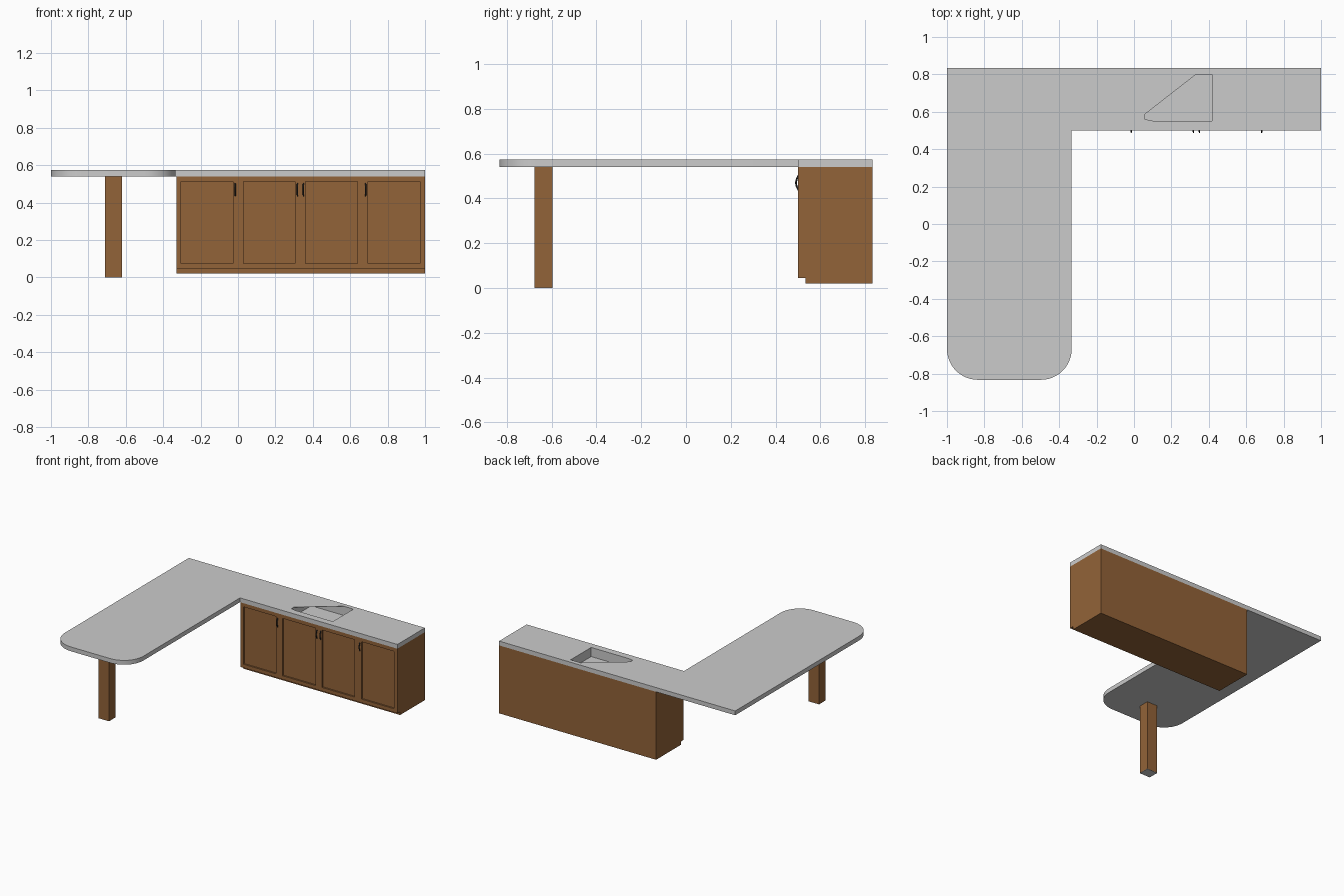
import bpy, bmesh, math

if "Cube" in bpy.data.objects:
    bpy.data.objects.remove(bpy.data.objects["Cube"])


def material(name, color):
    m = bpy.data.materials.new(name)
    m.diffuse_color = color
    m.use_nodes = True
    m.node_tree.nodes["Principled BSDF"].inputs["Base Color"].default_value = m.diffuse_color
    return m


WOOD = material("wood", (0.29, 0.125, 0.04, 1))
DARK = material("dark_metal", (0.02, 0.02, 0.02, 1))


def prism(name, pts, lo, hi, axis="z", mat=None):
    """Extrude a 2D outline along z (x,y outline) or x (y,z outline)."""
    place = (lambda a, b, h: (a, b, h)) if axis == "z" else (lambda a, b, h: (h, a, b))
    bm = bmesh.new()
    face = bm.faces.new([bm.verts.new(place(a, b, lo)) for a, b in pts])
    ext = bmesh.ops.extrude_face_region(bm, geom=[face])
    shift = (0, 0, hi - lo) if axis == "z" else (hi - lo, 0, 0)
    verts = [g for g in ext["geom"] if isinstance(g, bmesh.types.BMVert)]
    bmesh.ops.translate(bm, vec=shift, verts=verts)
    bmesh.ops.recalc_face_normals(bm, faces=bm.faces)
    me = bpy.data.meshes.new(name)
    bm.to_mesh(me)
    bm.free()
    ob = bpy.data.objects.new(name, me)
    bpy.context.collection.objects.link(ob)
    if mat:
        me.materials.append(mat)
    return ob


def box(name, x0, x1, y0, y1, z0, z1, mat=None):
    return prism(name, [(x0, y0), (x1, y0), (x1, y1), (x0, y1)], z0, z1, "z", mat)


def select(ob):
    bpy.ops.object.select_all(action="DESELECT")
    ob.select_set(True)
    bpy.context.view_layer.objects.active = ob


def cut(ob, cutter):
    select(ob)
    mod = ob.modifiers.new("cut", "BOOLEAN")
    mod.operation = "DIFFERENCE"
    mod.solver = "EXACT"
    mod.object = cutter
    bpy.ops.object.modifier_apply(modifier=mod.name)
    bpy.data.objects.remove(cutter)


def arc(cx, cy, r, a0, a1, n=12):
    return [(cx + r * math.cos(math.radians(a0 + (a1 - a0) * i / n)),
             cy + r * math.sin(math.radians(a0 + (a1 - a0) * i / n))) for i in range(n + 1)]


TOP, UNDER = 0.573, 0.54
X0, Y0, Y1 = -0.333, 0.5, 0.833
R = 0.165
SX0, SX1, SY0, SY1, SZ = 0.06, 0.417, 0.552, 0.80, 0.503

# L-shaped countertop with a rounded free end
outline = [(-1, Y1)] + arc(-1 + R, -Y1 + R, R, 180, 270) \
    + arc(X0 - R, -Y1 + R, R, 270, 360) + [(X0, Y0), (1, Y0), (1, Y1)]
counter = prism("countertop", outline, UNDER, TOP)

# Rectangular basin hollow, partly covered by the countertop surface
E = 0.001
cut(counter, box("cutter", SX0 - E, SX1 + E, SY0 - E, SY1 + E, 0.45, TOP - 0.002))
cut(counter, prism("cutter", [(SX0, 0.56), (0.10, SY0), (SX1, SY0), (SX1, SY1),
                              (0.332, SY1), (SX0, 0.588)], 0.55, 0.65))
select(counter)
bpy.ops.object.shade_smooth_by_angle(angle=math.radians(30))

# Cabinet body with a toe-kick step
cabinet = prism("cabinet", [(Y0, 0.045), (Y0, UNDER), (Y1, UNDER), (Y1, 0.02),
                            (0.533, 0.02), (0.533, 0.045)], X0 + 0.003, 1, "x", WOOD)
cut(cabinet, box("cutter", SX0 - E, SX1 + E, SY0 - E, SY1 + E, SZ - E, 0.6))

# Recessed door panels
W = (1 - X0) / 4
for i in range(4):
    x = X0 + i * W
    cut(cabinet, box("cutter", x + 0.028, x + W - 0.028, 0.45, Y0 + 0.012, 0.073, 0.512))

# Sink basin: open-topped box facing inward
sink = box("sink_basin", SX0, SX1, SY0, SY1, SZ, TOP - 0.002)
bm = bmesh.new()
bm.from_mesh(sink.data)
bm.normal_update()
bmesh.ops.delete(bm, geom=[f for f in bm.faces if f.normal.z > 0.9], context="FACES_ONLY")
bmesh.ops.reverse_faces(bm, faces=bm.faces)
bm.to_mesh(sink.data)
bm.free()

# Bowed door handles
for i, x in enumerate((-0.015, 0.318, 0.35, 0.682)):
    cu = bpy.data.curves.new("handle", "CURVE")
    cu.dimensions = "3D"
    cu.bevel_depth = 0.004
    cu.bevel_resolution = 2
    cu.use_fill_caps = True
    sp = cu.splines.new("POLY")
    sp.points.add(10)
    for k, p in enumerate(sp.points):
        t = k / 10
        p.co = (x, Y0 + 0.003 - 0.012 * math.sin(math.pi * t), 0.435 + 0.068 * t, 1)
    cu.materials.append(DARK)
    bpy.context.collection.objects.link(bpy.data.objects.new(f"handle_{i + 1}", cu))

# Support leg with a thin grey foot pad
box("support_leg", -0.71, -0.62, -0.675, -0.595, 0.002, UNDER, WOOD)
box("foot_pad", -0.71, -0.62, -0.675, -0.595, 0, 0.002)
